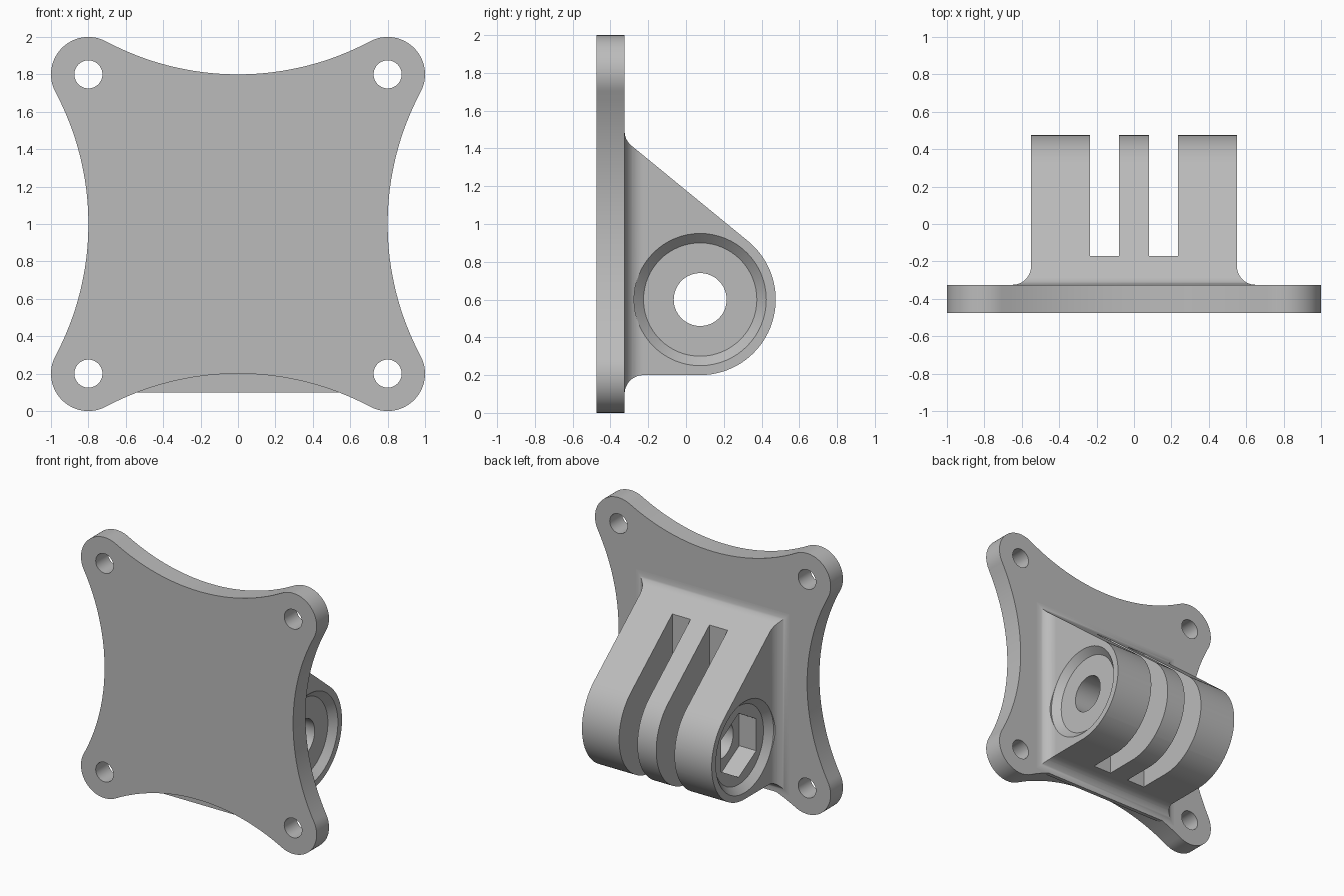
import bpy, bmesh
from math import sin, cos, tan, radians, sqrt, atan2, pi
from mathutils import Matrix, Vector

if "Cube" in bpy.data.objects:
    bpy.data.objects.remove(bpy.data.objects["Cube"], do_unlink=True)

grey = bpy.data.materials.new("plain grey")
grey.use_nodes = True
colour = (0.5, 0.5, 0.5, 1)
grey.diffuse_color = colour
grey.node_tree.nodes["Principled BSDF"].inputs["Base Color"].default_value = colour

PIVOT_Y, PIVOT_Z = 0.075, 0.6   # axis of the bolt
BACK = -0.325                   # rear face of the plate


def add_object(name, bm):
    bmesh.ops.recalc_face_normals(bm, faces=bm.faces)
    mesh = bpy.data.meshes.new(name)
    bm.to_mesh(mesh)
    bm.free()
    mesh.materials.append(grey)
    obj = bpy.data.objects.new(name, mesh)
    bpy.context.collection.objects.link(obj)
    return obj


def loft(name, rings):
    """Skin closed rings of equal length and cap both ends."""
    bm = bmesh.new()
    loops = [[bm.verts.new(p) for p in ring] for ring in rings]
    n = len(loops[0])
    for a, b in zip(loops, loops[1:]):
        for i in range(n):
            j = (i + 1) % n
            bm.faces.new((a[i], a[j], b[j], b[i]))
    bm.faces.new(loops[0])
    bm.faces.new(loops[-1])
    return add_object(name, bm)


def lathe_x(name, profile, sides, start=0.0):
    """Turn (x, radius) points about the bolt axis."""
    angles = [start + 2 * pi * i / sides for i in range(sides)]
    return loft(name, [[(x, PIVOT_Y + r * cos(a), PIVOT_Z + r * sin(a)) for a in angles]
                       for x, r in profile])


def box(name, lo, hi):
    ring = lambda x: [(x, lo[1], lo[2]), (x, hi[1], lo[2]), (x, hi[1], hi[2]), (x, lo[1], hi[2])]
    return loft(name, [ring(lo[0]), ring(hi[0])])


def finish(obj, cutters):
    """Cut, remove the cutters and shade."""
    bpy.ops.object.select_all(action='DESELECT')
    obj.select_set(True)
    bpy.context.view_layer.objects.active = obj
    for cutter in cutters:
        cutter.hide_render = True
        mod = obj.modifiers.new("cut", 'BOOLEAN')
        mod.operation, mod.solver, mod.object = 'DIFFERENCE', 'EXACT', cutter
        bpy.ops.object.modifier_apply(modifier=mod.name)
        bpy.data.objects.remove(cutter, do_unlink=True)
    bpy.ops.object.shade_smooth_by_angle(angle=radians(30))
    mod = obj.modifiers.new("even shading", 'WEIGHTED_NORMAL')
    mod.keep_sharp = True


# Plate outline: round corners joined by tangent hollow sides
CORNER, ROUND, HOLLOW = 0.8, 0.2, 1.5
lean = atan2(CORNER, HOLLOW)
quarter = []
for i in range(25):
    a = -lean + (pi / 2 + 2 * lean) * i / 24
    quarter.append(Vector((CORNER + ROUND * cos(a), CORNER + ROUND * sin(a))))
for i in range(1, 32):
    a = -pi / 2 + lean - 2 * lean * i / 32
    quarter.append(Vector((HOLLOW * cos(a), CORNER + HOLLOW + HOLLOW * sin(a))))
outline = [Matrix.Rotation(k * pi / 2, 2) @ p for k in range(4) for p in quarter]
plate = loft("mounting_plate", [[(p.x, y, 1 + p.y) for p in outline] for y in (-0.475, BACK)])

# Screw holes in the corners
holes = []
for x in (-CORNER, CORNER):
    for z in (-CORNER, CORNER):
        rim = [(x + 0.075 * cos(i * pi / 20), 1 + z + 0.075 * sin(i * pi / 20)) for i in range(40)]
        holes.append(loft("screw_hole", [[(u, y, w) for u, w in rim] for y in (-0.6, -0.2)]))
finish(plate, holes)

# Bracket: rectangular sections from the flared foot to the round nose
FILLET, NOSE, WIDTH = 0.1, 0.4, 0.55
slope = radians(39.3)
touch_y = PIVOT_Y + NOSE * sin(slope)
touch_z = PIVOT_Z + NOSE * cos(slope)


def ramp(y):
    return touch_z + (touch_y - y) * tan(slope)


turn = pi / 2 - slope
foot_top = ramp(BACK) + FILLET * tan(turn / 2)
foot_end = BACK + FILLET * tan(turn / 2) * cos(slope)


def section(y):
    dy = max(BACK, y) - (BACK + FILLET)
    arc = sqrt(max(0, FILLET ** 2 - min(0, dy) ** 2))
    flare = FILLET - arc
    nose = sqrt(max(0, NOSE ** 2 - max(0, y - PIVOT_Y) ** 2))
    top = foot_top - arc if y < foot_end else ramp(y) if y < touch_y else PIVOT_Z + nose
    w, low = WIDTH + flare, PIVOT_Z - nose - flare
    return [(-w, y, low), (w, y, low), (w, y, top), (-w, y, top)]


stations = [BACK - 0.03, foot_end, touch_y]
stations += [BACK + FILLET * (1 - cos(i * pi / 24)) for i in range(13)]
stations += [PIVOT_Y + NOSE * sin(radians(4 * i)) for i in range(23)]
bracket = loft("bracket", [section(y) for y in sorted(stations)])

# Bolt hole with a bevelled recess on both sides, and a nut pocket on one
bolt = [(0.7, 0.35), (WIDTH, 0.35), (0.5, 0.3), (0.5, 0.14)]
bolt += [(-x, r) for x, r in reversed(bolt)]
cutters = [lathe_x("bolt_hole", bolt, 64),
           lathe_x("nut_pocket", [(-0.6, 0.245), (-0.355, 0.245)], 6, pi / 6)]

# Slots between the three fingers
for x in (-0.235, 0.08):
    cutters.append(box("slot", (x, -0.17, 0), (x + 0.155, 1, 2)))
finish(bracket, cutters)
